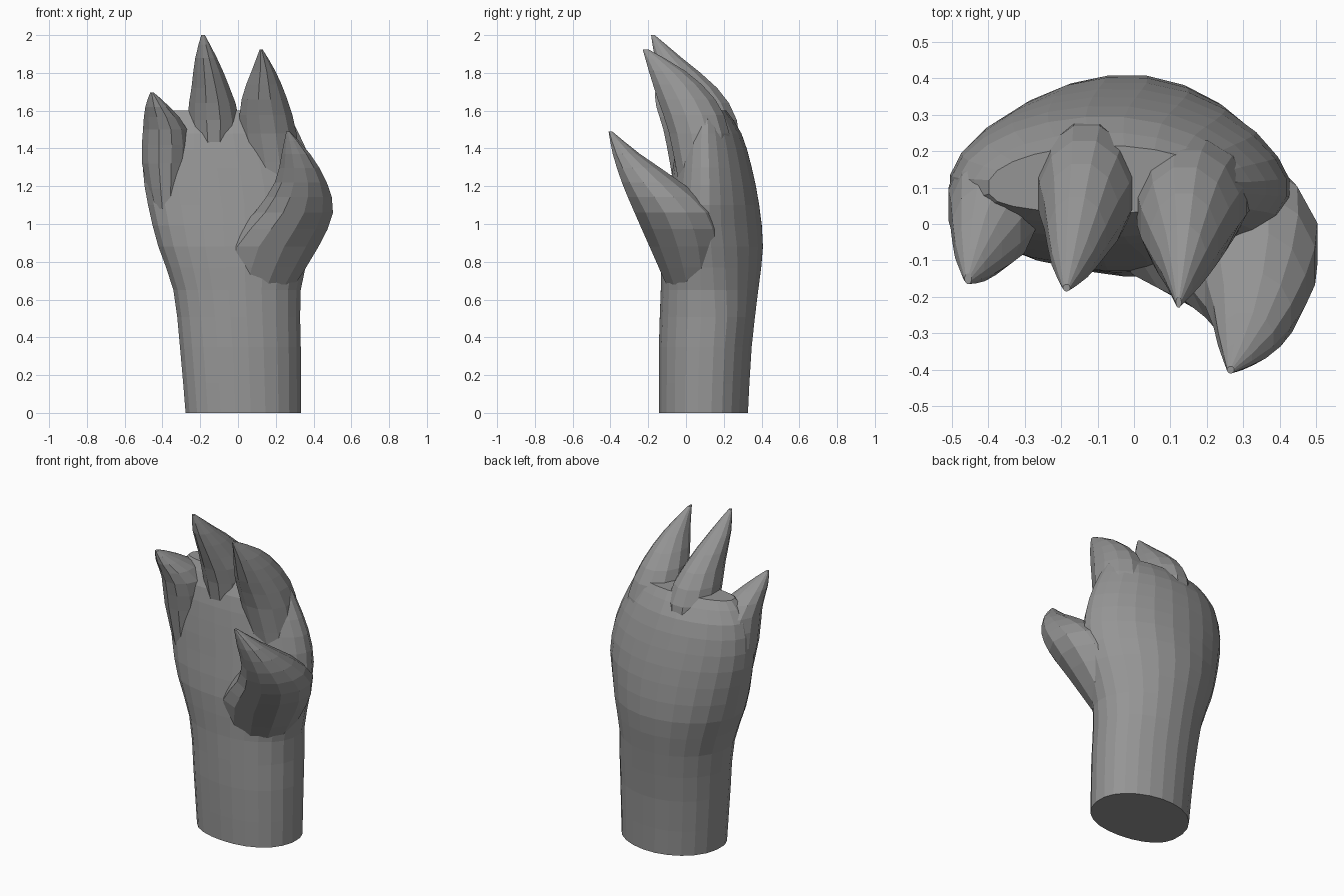
import bpy, bmesh, math
from mathutils import Vector

if "Cube" in bpy.data.objects:
    bpy.data.objects.remove(bpy.data.objects["Cube"])

grey = bpy.data.materials.new("grey")
grey.diffuse_color = (0.3, 0.3, 0.3, 1)
grey.use_nodes = True
grey.node_tree.nodes["Principled BSDF"].inputs["Base Color"].default_value = grey.diffuse_color


def refine(keys):
    """Add a smoothly interpolated ring halfway between neighbouring keys."""
    k = [Vector(r) for r in keys]
    out = []
    for i in range(len(k) - 1):
        before, after = k[max(i - 1, 0)], k[min(i + 2, len(k) - 1)]
        out += [k[i], (k[i] + k[i + 1]) * 0.5625 - (before + after) * 0.0625]
    return out + [k[-1]]


def digit_point(z, c, s):
    """Plain oval: side level and offset factor."""
    return 0.5, s


def palm_point(z, c, s):
    """Oval forearm turning into a palm with a flat front and sloping thumb side."""
    up = min(max((z - 0.5) / 0.5, 0), 1)
    level = 0.42 + (0.1 * (1 - up) * c if c > 0 else 0)
    if s > 0:
        power = 0.95 + 0.4 * up if c > 0 else 0.95 + 0.1 * up
    else:
        power = 0.9 if c > 0 else 0.8 - 0.25 * up
    return level, math.copysign(abs(s) ** power, s)


def loft(name, keys, sides, shape=digit_point):
    """Faceted loft through level rings (z, left, right, front, back)."""
    bm = bmesh.new()
    loops = []
    for z, x0, x1, yf, yb in refine(keys):
        loop = []
        for i in range(sides):
            t = 2 * math.pi * (i + 0.5) / sides
            c, s = math.cos(t), math.sin(t)
            level, f = shape(z, c, s)
            ys = yf + (yb - yf) * level
            x = (x0 + x1) / 2 + (x1 - x0) / 2 * c
            y = ys + f * (yb - ys if f > 0 else ys - yf)
            loop.append(bm.verts.new((x, y, z)))
        loops.append(loop)
    for a, b in zip(loops, loops[1:]):
        for i in range(sides):
            j = (i + 1) % sides
            bm.faces.new((a[i], a[j], b[j], b[i]))
    bm.faces.new(loops[0][::-1])
    bm.faces.new(loops[-1])
    bmesh.ops.recalc_face_normals(bm, faces=bm.faces)
    me = bpy.data.meshes.new(name)
    bm.to_mesh(me)
    bm.free()
    me.materials.append(grey)
    ob = bpy.data.objects.new(name, me)
    bpy.context.collection.objects.link(ob)
    return ob


# Forearm and palm
hand = loft("hand", [
    (0, -.28, .335, -.145, .33),
    (.35, -.31, .335, -.145, .35),
    (.65, -.345, .335, -.135, .385),
    (.88, -.425, .39, -.13, .41),
    (1.1, -.48, .43, -.1, .39),
    (1.3, -.508, .4, -.07, .35),
    (1.48, -.485, .325, -.035, .295),
    (1.6, -.4, .26, .03, .215)], 24, palm_point)

# Three curled fingers and the thumb, each tapering to a claw tip
little = loft("little_finger", [
    (1.08, -.46, -.3, -.05, .2),
    (1.32, -.512, -.26, -.09, .22),
    (1.5, -.507, -.265, -.125, .18),
    (1.62, -.493, -.36, -.16, .02),
    (1.695, -.465, -.445, -.165, -.135)], 12)

middle = loft("middle_finger", [
    (1.3, -.23, -.02, -.03, .3),
    (1.55, -.27, .01, -.07, .275),
    (1.72, -.25, -.04, -.12, .17),
    (1.88, -.228, -.11, -.167, -.02),
    (2, -.195, -.175, -.185, -.165)], 12)

index = loft("index_finger", [
    (1.2, .06, .34, -.04, .24),
    (1.48, .005, .315, -.095, .235),
    (1.66, .015, .265, -.155, .16),
    (1.81, .07, .2, -.2, 0),
    (1.925, .115, .13, -.23, -.2)], 12)

thumb = loft("thumb", [
    (.68, -.1, .31, -.11, .2),
    (.88, -.08, .435, -.2, .22),
    (1.06, .08, .51, -.28, .17),
    (1.22, .19, .475, -.345, -.02),
    (1.37, .228, .385, -.39, -.24),
    (1.49, .255, .275, -.41, -.39)], 12)

# Merge everything into a single skin
digits = [little, middle, index, thumb]
for d in digits:
    m = hand.modifiers.new("join_" + d.name, "BOOLEAN")
    m.operation = "UNION"
    m.solver = "EXACT"
    m.object = d
skin = bpy.data.meshes.new_from_object(
    hand.evaluated_get(bpy.context.evaluated_depsgraph_get()))
hand.modifiers.clear()
hand.data = skin
for d in digits:
    bpy.data.objects.remove(d)
for p in hand.data.polygons:
    p.use_smooth = False
